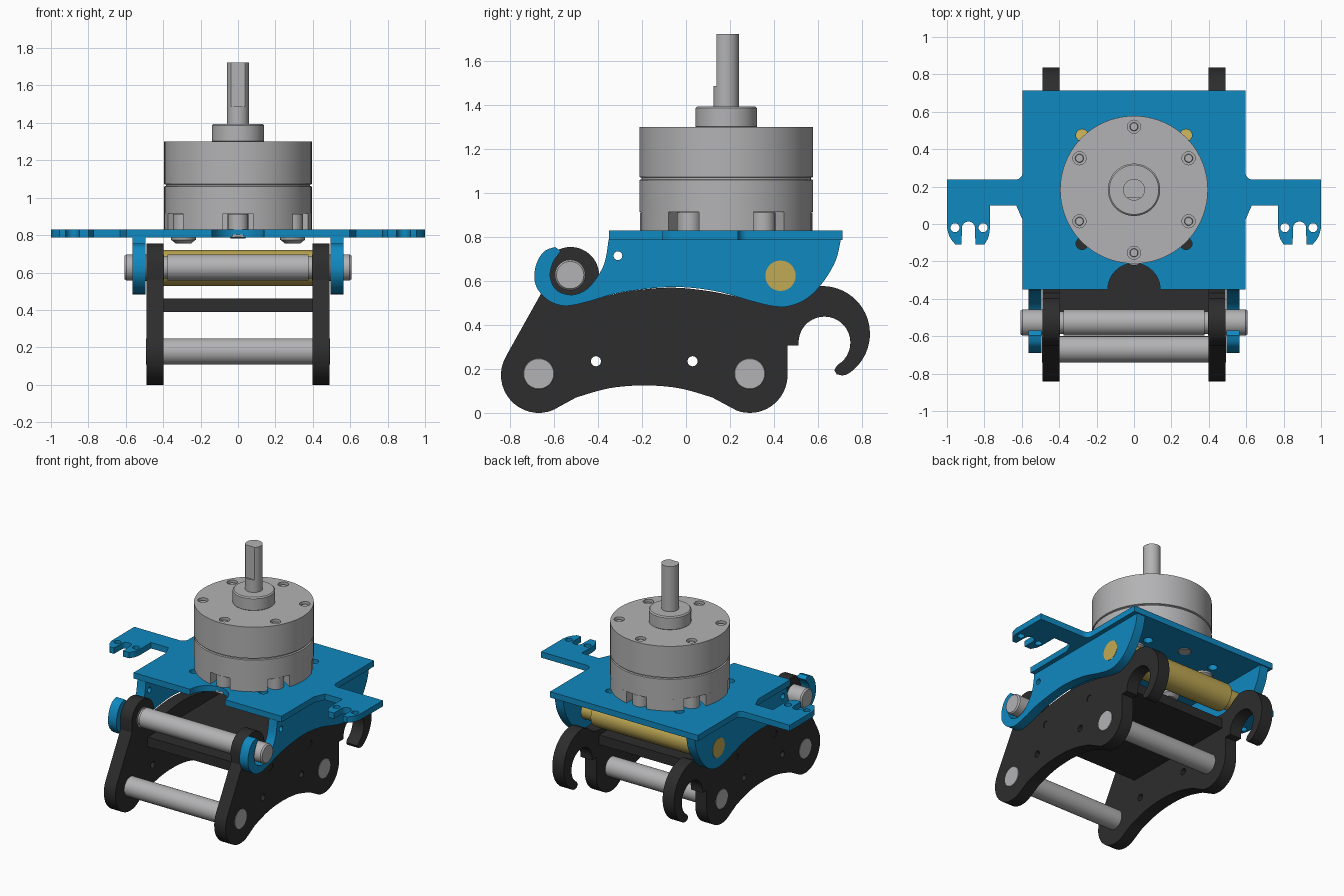
import bpy, bmesh, math
from mathutils import Matrix

if "Cube" in bpy.data.objects:
    bpy.data.objects.remove(bpy.data.objects["Cube"])

def material(name, rgb):
    m = bpy.data.materials.new(name)
    m.diffuse_color = (*rgb, 1)
    m.use_nodes = True
    m.node_tree.nodes["Principled BSDF"].inputs["Base Color"].default_value = m.diffuse_color
    return m

BLUE = material("blue paint", (0.005, 0.25, 0.53))
GREY = material("grey steel", (0.45, 0.45, 0.46))
BLACK = material("black paint", (0.026, 0.026, 0.027))
GOLD = material("gold brass", (0.53, 0.40, 0.09))

# local z becomes the extrusion or spin axis: "x" maps the drawing plane to (y, z)
AXES = {"x": Matrix(((0, 0, 1, 0), (1, 0, 0, 0), (0, 1, 0, 0), (0, 0, 0, 1))),
        "z": Matrix.Identity(4)}

def finish(name, bm, mat):
    bmesh.ops.remove_doubles(bm, verts=bm.verts, dist=1e-5)
    bmesh.ops.recalc_face_normals(bm, faces=bm.faces)
    mesh = bpy.data.meshes.new(name)
    bm.to_mesh(mesh)
    bm.free()
    mesh.materials.append(mat)
    ob = bpy.data.objects.new(name, mesh)
    bpy.context.collection.objects.link(ob)
    bpy.ops.object.select_all(action='DESELECT')
    ob.select_set(True)
    bpy.context.view_layer.objects.active = ob
    bpy.ops.object.shade_smooth_by_angle(angle=math.radians(30))
    return ob

def arc(cx, cy, r, a0, a1, n=16):
    ang = [math.radians(a0 + (a1 - a0) * i / n) for i in range(n + 1)]
    return [(cx + r * math.cos(a), cy + r * math.sin(a)) for a in ang]

def circle(cx, cy, r, n=24):
    return arc(cx, cy, r, 0, 360, n)[:-1]

def smooth(pts, n=5):
    """Catmull-Rom curve through the points"""
    p = [pts[0]] + pts + [pts[-1]]
    out = []
    for i in range(1, len(p) - 2):
        for k in range(n):
            t = k / n
            out.append(tuple(0.5 * (2 * b + (c - a) * t + (2 * a - 5 * b + 4 * c - d) * t * t
                                    + (3 * b - a - 3 * c + d) * t ** 3)
                             for a, b, c, d in zip(p[i - 1], p[i], p[i + 1], p[i + 2])))
    return out + [pts[-1]]

def plate(name, loops, lo, hi, mat, axis):
    """Filled outline with holes, extruded from lo to hi along the axis"""
    cu = bpy.data.curves.new(name, 'CURVE')
    cu.dimensions = '2D'
    cu.fill_mode = 'BOTH'
    cu.extrude = (hi - lo) / 2
    for loop in loops:
        s = cu.splines.new('POLY')
        s.points.add(len(loop) - 1)
        for p, q in zip(s.points, loop):
            p.co = (q[0], q[1], 0, 1)
        s.use_cyclic_u = True
    tmp = bpy.data.objects.new(name + " curve", cu)
    me = bpy.data.meshes.new_from_object(tmp)
    bm = bmesh.new()
    bm.from_mesh(me)
    bm.transform(AXES[axis] @ Matrix.Translation((0, 0, (lo + hi) / 2)))
    bpy.data.objects.remove(tmp)
    bpy.data.curves.remove(cu)
    bpy.data.meshes.remove(me)
    return finish(name, bm, mat)

def lathe(name, prof, mat, axis, u=0, v=0, n=48):
    """Spin (radius, height) steps about the axis through (u, v)"""
    bm = bmesh.new()
    rings = [[bm.verts.new((x, y, h)) for x, y in circle(0, 0, r, n)] for r, h in prof]
    for a, b in zip(rings, rings[1:]):
        for i in range(n):
            j = (i + 1) % n
            bm.faces.new((a[i], a[j], b[j], b[i]))
    bm.faces.new(rings[0])
    bm.faces.new(rings[-1])
    bm.transform(AXES[axis] @ Matrix.Translation((u, v, 0)))
    return finish(name, bm, mat)

def rod(r, a, b, c=0.008):
    return [(r - c, a), (r, a + c), (r, b - c), (r - c, b)]

# black coupler side plates with rear hooks
coupler = (arc(-.67, .172, .172, 150, 292)
           + smooth([(-.5, .07), (-.35, .112), (-.19, .125), (-.03, .112), (.12, .07)])
           + arc(.29, .172, .172, 250, 360) + [(.462, .307), (.512, .307)]
           + arc(.63, .32, .118, 180, -60, 24)
           + [(.675, .195), (.685, .176), (.71, .17), (.73, .174)]
           + arc(.62, .36, .217, -55, 95, 24)
           + smooth([(.55, .55), (.5, .512), (.43, .497), (.36, .505), (.25, .525), (.1, .555),
                     (-.07, .57), (-.25, .555), (-.37, .53)])
           + arc(-.525, .625, .13, -15, 170, 20) + [(-.65, .56)])
through = [circle(-.41, .235, .023), circle(.03, .235, .023)]
blind = [(-.32, .42), (.125, .42)]
# blue side plates with front hooks
cradle = (smooth([(-.57, .735), (-.605, .685), (-.618, .62), (-.59, .56), (-.525, .537), (-.46, .557),
                  (-.41, .61), (-.37, .685), (-.352, .79)][::-1])
          + smooth([(-.595, .755), (-.645, .735), (-.68, .68), (-.69, .61), (-.67, .555), (-.62, .508),
                    (-.55, .487), (-.45, .505), (-.3, .547), (-.07, .573), (.13, .555), (.3, .508),
                    (.4, .485), (.47, .486), (.55, .52), (.62, .59), (.68, .69), (.705, .79)]))
for side, s in (("left", -1), ("right", 1)):
    lo, hi = sorted((s * .398, s * .49))
    holes = through + [circle(y, z, .025) for y, z in blind]
    plate(f"coupler_side_{side}", [coupler] + holes, lo, hi, BLACK, "x")
    for y, z in blind:
        lathe(f"coupler_plug_{side}", [(.025, lo + .005), (.025, hi - .005)], BLACK, "x", y, z, 24)
    lo, hi = sorted((s * .495, s * .563))
    plate(f"cradle_side_{side}", [cradle, circle(-.31, .715, .02)], lo, hi, BLUE, "x")

# cross plate between the coupler sides
plate("coupler_cross_plate", [[(-.47, .39), (.43, .39), (.43, .46), (-.47, .46)]],
      -.4, .4, BLACK, "x")

# cross pins
lathe("lower_front_pin", rod(.07, -.492, .492, .002), GREY, "x", -.67, .178)
lathe("lower_rear_pin", rod(.07, -.492, .492, .002), GREY, "x", .29, .178)
lathe("upper_front_pin", [(.062, -.607), (.07, -.597), (.07, -.395), (.06, -.395), (.06, -.378),
                          (.07, -.378), (.07, .378), (.06, .378), (.06, .395), (.07, .395),
                          (.07, .597), (.062, .607)], GREY, "x", -.527, .627)
lathe("gold_pin", [(.069, -.565), (.069, -.398), (.097, -.398), (.097, .398),
                   (.069, .398), (.069, .565)], GOLD, "x", .43, .624)

# blue top plate with clip arms, right half then mirrored
half = (arc(0, -.35, .14, 90, 0) + [(.595, -.35), (.595, .02), (.63, .1), (.77, .1)]
        + smooth([(.77, -.02), (.778, -.07), (.8, -.11)]) + [(.848, -.11)]
        + arc(.885, -.022, .035, 180, 0, 12) + [(.922, -.11)]
        + smooth([(.955, -.11), (.985, -.07), (1, -.02)]) + [(1, .237)]
        + arc(.635, .277, .04, 270, 180, 8) + [(.595, .713), (0, .713)])
half[0] = (0, half[0][1])
outline = half + [(-x, y) for x, y in half[-2:0:-1]]
plate_holes = [circle(s * .278, y, .032) for s in (-1, 1) for y in (.475, -.105)]
plate_holes += [circle(s * x, -.02, .024) for s in (-1, 1) for x in (.807, .957)]
plate("top_plate", [outline] + plate_holes, .787, .83, BLUE, "z")

# motor: notched foot, grooved body, drilled lid
CY, R = .183, .395
w = math.degrees(math.asin(.08 / R))
foot = []
for a in range(30, 390, 60):
    c, s = math.cos(math.radians(a)), math.sin(math.radians(a))
    foot += arc(0, 0, R, a - 60 + w, a - w, 8)
    foot += [(.29 * c - k * s, .29 * s + k * c) for k in (-.08, .08)]
foot = [(x, y + CY) for x, y in foot]
plate("motor_foot", [foot], .83, .915, GREY, "z")
lathe("motor_body", [(R, .915), (R, 1.06), (R - .01, 1.063), (R - .01, 1.07), (R, 1.073), (R, 1.265)],
      GREY, "z", 0, CY, 72)
bolts = [(.337 * math.cos(math.radians(a)), CY + .337 * math.sin(math.radians(a)))
         for a in range(30, 390, 60)]
plate("motor_lid", [circle(0, CY, R, 72)] + [circle(x, y, .035) for x, y in bolts],
      1.265, 1.3, GREY, "z")
for x, y in bolts:
    lathe("lid_screw", rod(.023, 1.26, 1.288, .003), GREY, "z", x, y, 24)
    lathe("foot_bolt", [(.055, .825), (.055, .912)], GREY, "z", x, y, 24)
    # button heads under the plate, flush at the centre line
    low = .755 if abs(x) > .1 else .783
    lathe("under_bolt", [(.04, low), (.066, low + .02), (.068, .79)], GREY, "z", x, y, 24)

# output boss and shaft with a flat on its upper part
lathe("motor_boss", rod(.14, 1.295, 1.395), GREY, "z", 0, CY)
lathe("shaft_base", [(.058, 1.39), (.058, 1.487)], GREY, "z", 0, CY, 40)
cut = math.degrees(math.acos(.045 / .058))
plate("shaft_flat", [arc(0, CY, .058, -90 + cut, 270 - cut, 36)], 1.487, 1.723, GREY, "z")
